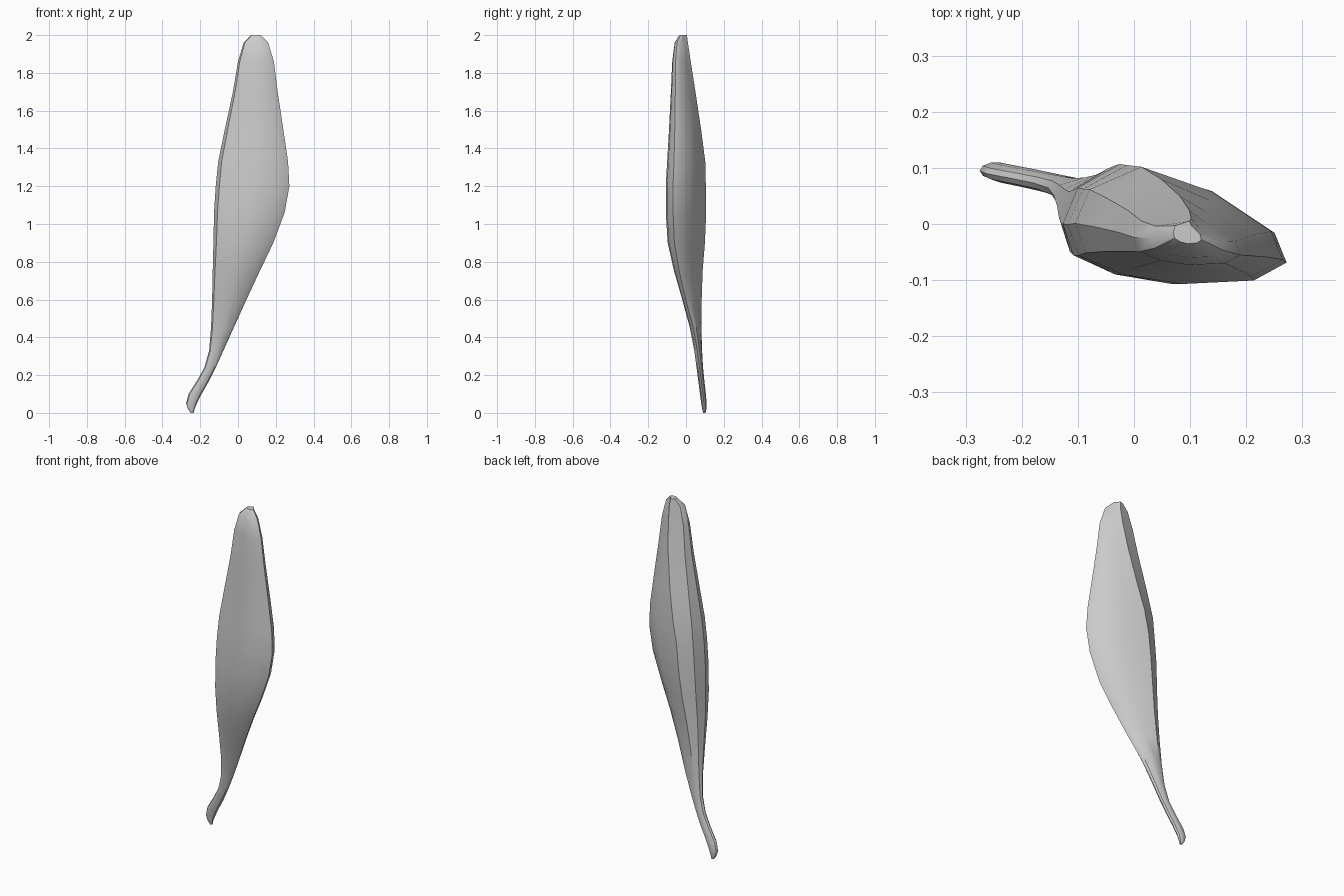
import bpy, bmesh, math
from mathutils import Vector

cube = bpy.data.objects.get("Cube")
if cube:
    bpy.data.objects.remove(cube)

grey = bpy.data.materials.new("soft_grey")
grey.use_nodes = True
colour = (0.6, 0.6, 0.6, 1)
grey.diffuse_color = colour
grey.node_tree.nodes["Principled BSDF"].inputs["Base Color"].default_value = colour

# Outline stations: height, x range, y range
STATIONS = [
    (2.0, .07, .12, -.035, .005), (1.96, .03, .16, -.06, .01),
    (1.86, 0, .19, -.073, .025), (1.7, -.027, .21, -.08, .05),
    (1.5, -.07, .24, -.09, .08), (1.33, -.105, .265, -.1, .102),
    (1.2, -.118, .272, -.107, .105), (1.06, -.127, .247, -.107, .107),
    (.9, -.13, .187, -.097, .1), (.75, -.134, .115, -.063, .088),
    (.6, -.137, .045, -.02, .083), (.45, -.143, -.023, .02, .082),
    (.33, -.153, -.077, .043, .086), (.24, -.178, -.118, .055, .091),
    (.17, -.217, -.153, .064, .098), (.1, -.262, -.193, .073, .106),
    (.05, -.275, -.218, .08, .11), (.02, -.265, -.23, .085, .108),
    (0, -.25, -.235, .09, .104),
]
# Blade cross-section in a unit square, anticlockwise
SECTION = [(0, .5), (.05, .24), (.25, .08), (.52, 0), (.85, .03),
           (1, .18), (.945, .43), (.66, .78), (.27, 1), (.07, .8)]


def section_point(i, z):
    """Blade section with a drifting back ridge, rounding into the stem."""
    u, v = SECTION[i]
    if i == 8:
        u += .3 * max(0, (z - 1.2) / .8)
    angle = math.pi + math.tau * i / len(SECTION)
    round_u, round_v = .5 + .5 * math.cos(angle), .5 + .5 * math.sin(angle)
    t = min(1, max(0, (.6 - z) / .4))
    return u + (round_u - u) * t, v + (round_v - v) * t


# Blade and curled stem lofted through the stations
bm = bmesh.new()
rings = []
for z, x0, x1, y0, y1 in STATIONS:
    ring = []
    for i in range(len(SECTION)):
        u, v = section_point(i, z)
        ring.append(bm.verts.new(Vector((x0 + (x1 - x0) * u, y0 + (y1 - y0) * v, z))))
    rings.append(ring)
for upper, lower in zip(rings, rings[1:]):
    for i in range(len(SECTION)):
        j = (i + 1) % len(SECTION)
        bm.faces.new((upper[i], lower[i], lower[j], upper[j]))
bm.faces.new(rings[0])
bm.faces.new(rings[-1][::-1])
bmesh.ops.recalc_face_normals(bm, faces=bm.faces)

mesh = bpy.data.meshes.new("leaf_blade")
bm.to_mesh(mesh)
bm.free()
mesh.materials.append(grey)
leaf = bpy.data.objects.new("leaf_blade", mesh)
bpy.context.collection.objects.link(leaf)
bpy.context.view_layer.objects.active = leaf
leaf.select_set(True)
bpy.ops.object.shade_smooth_by_angle(angle=math.radians(35))
